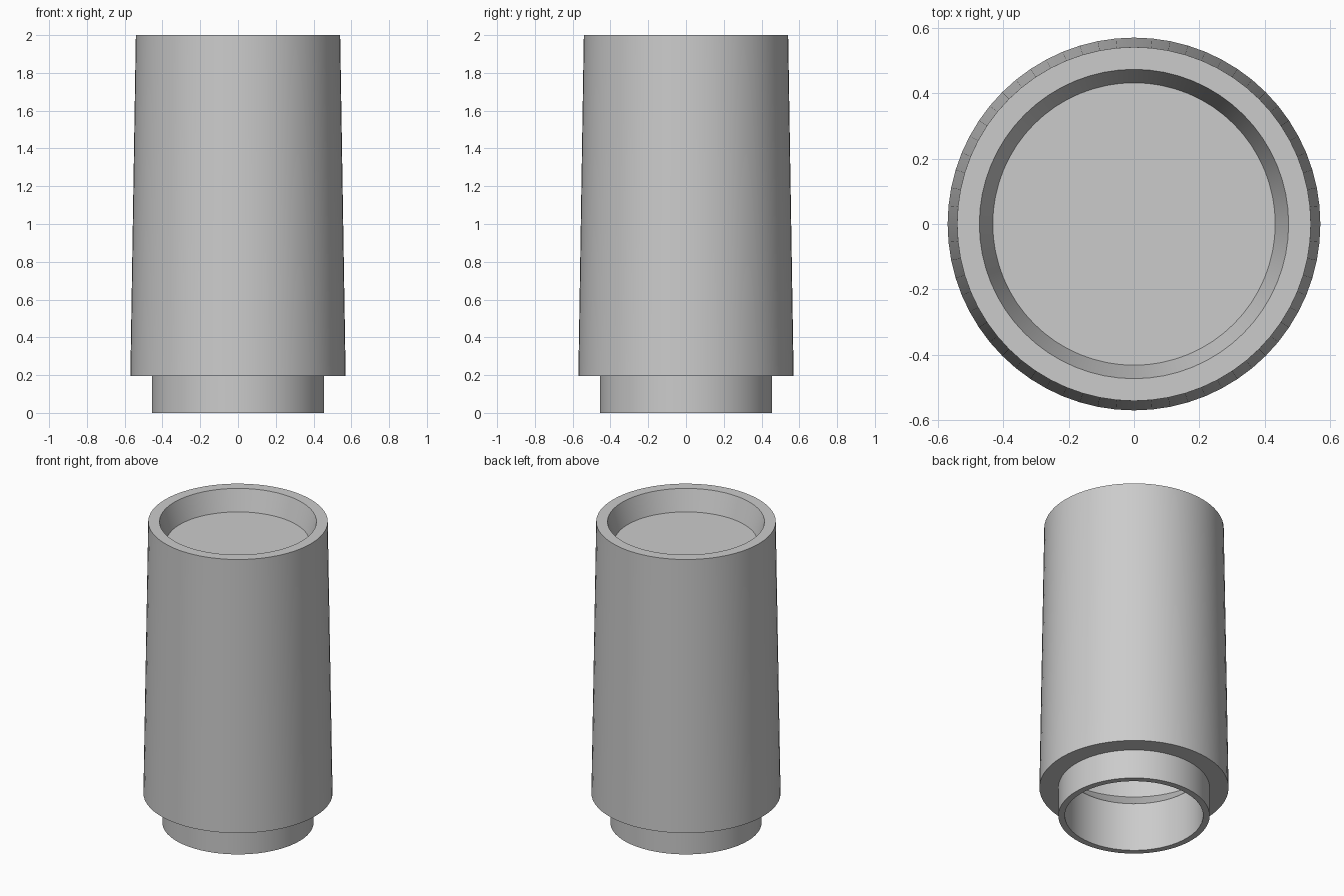
import bpy
import bmesh
from math import pi

SEGMENTS = 64

cube = bpy.data.objects.get("Cube")
if cube:
    bpy.data.objects.remove(cube, do_unlink=True)

# Single plain grey
grey = bpy.data.materials.new("light_grey")
grey.use_nodes = True
colour = (0.6, 0.6, 0.6, 1)
grey.diffuse_color = colour
grey.node_tree.nodes["Principled BSDF"].inputs["Base Color"].default_value = colour


def lathe(name, profile):
    """Spin a (radius, height) profile about the z axis."""
    bm = bmesh.new()
    verts = [bm.verts.new((r, 0, z)) for r, z in profile]
    edges = [bm.edges.new(pair) for pair in zip(verts, verts[1:])]
    bmesh.ops.spin(bm, geom=verts + edges, cent=(0, 0, 0), axis=(0, 0, 1),
                   angle=2 * pi, steps=SEGMENTS)
    bmesh.ops.remove_doubles(bm, verts=bm.verts, dist=0.0005)
    bmesh.ops.recalc_face_normals(bm, faces=bm.faces)
    mesh = bpy.data.meshes.new(name)
    bm.to_mesh(mesh)
    bm.free()
    mesh.materials.append(grey)
    obj = bpy.data.objects.new(name, mesh)
    bpy.context.collection.objects.link(obj)
    return obj


outside = [
    (0, 1.863), (0.432, 1.863),      # recessed end
    (0.473, 2), (0.541, 2),          # rim
    (0.57, 0.195), (0.456, 0.195),   # tapered wall and shoulder
    (0.456, 0),                      # neck
]
inside = [
    (0.417, 0), (0.417, 0.324),      # neck bore
    (0.529, 0.436), (0.505, 1.82),   # inner shoulder and wall
    (0, 1.82),                       # closed end
]
body = lathe("hollow_body", outside + inside)

# Smooth round walls with crisp rims
bpy.ops.object.select_all(action="DESELECT")
body.select_set(True)
bpy.context.view_layer.objects.active = body
bpy.ops.object.shade_smooth_by_angle(angle=pi / 12)
